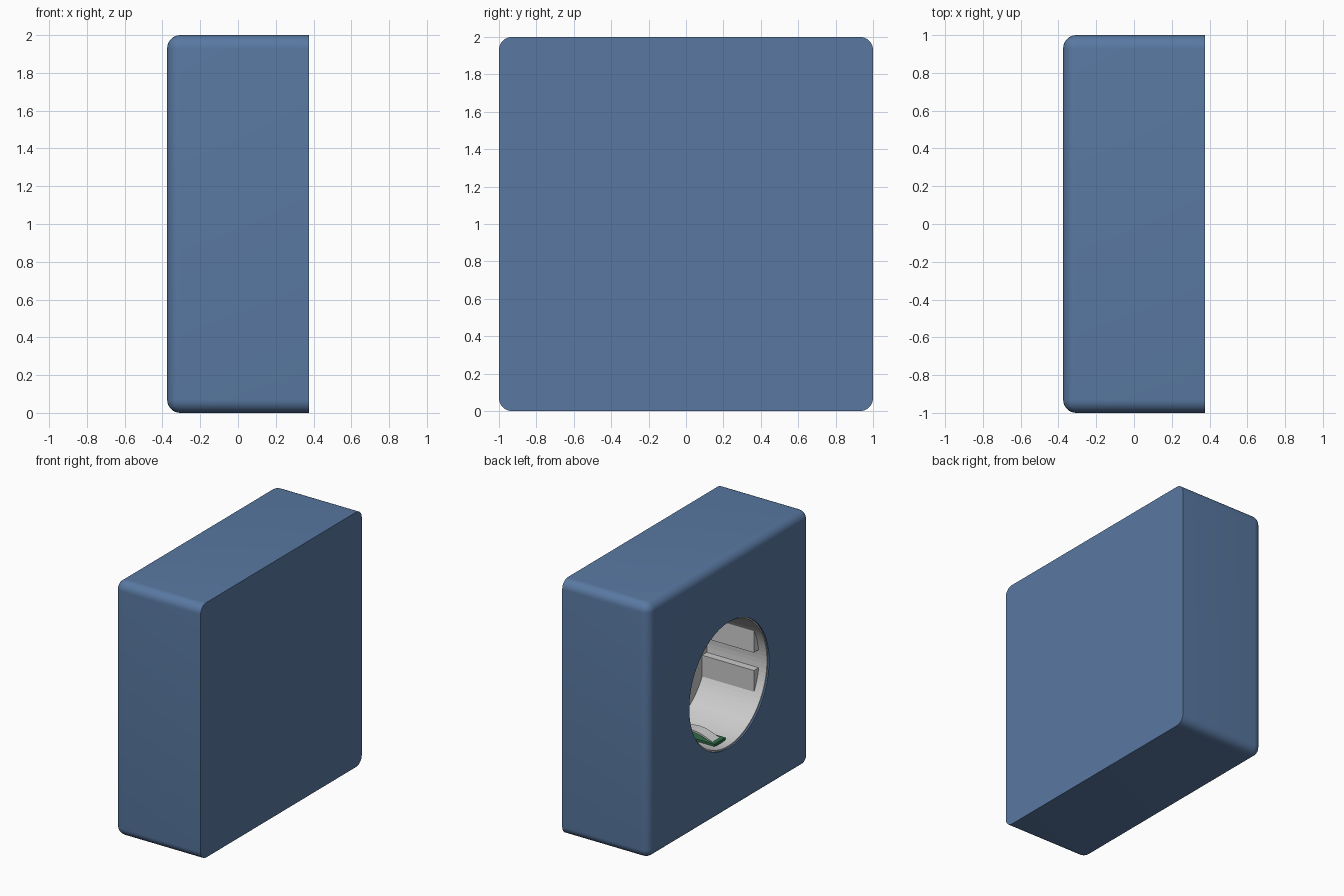
import bpy, bmesh, math

if "Cube" in bpy.data.objects:
    bpy.data.objects.remove(bpy.data.objects["Cube"])

FRONT = -0.375          # socket opening faces -x
R = 0.485               # recess radius
FLOOR = 0.53            # recess depth


def material(name, rgb):
    m = bpy.data.materials.new(name)
    m.diffuse_color = (*rgb, 1)
    m.use_nodes = True
    m.node_tree.nodes["Principled BSDF"].inputs["Base Color"].default_value = m.diffuse_color
    return m


def prism(name, pts, a, b, axis='X', mat=None):
    """Extrude a closed profile from a to b: (y, z) along x, or (x, z) along y."""
    bm = bmesh.new()
    place = (lambda p, t: (t, p[0], p[1])) if axis == 'X' else (lambda p, t: (p[0], t, p[1]))
    face = bm.faces.new([bm.verts.new(place(p, a)) for p in pts])
    ext = bmesh.ops.extrude_face_region(bm, geom=[face])
    for v in ext['geom']:
        if isinstance(v, bmesh.types.BMVert):
            v.co['XYZ'.index(axis)] = b
    bmesh.ops.recalc_face_normals(bm, faces=bm.faces[:])
    me = bpy.data.meshes.new(name)
    bm.to_mesh(me)
    bm.free()
    ob = bpy.data.objects.new(name, me)
    bpy.context.collection.objects.link(ob)
    if mat:
        me.materials.append(mat)
    return ob


def circle(r, y=0, z=1, n=96):
    return [(y + r * math.cos(2 * math.pi * i / n), z + r * math.sin(2 * math.pi * i / n)) for i in range(n)]


def rect(u0, u1, v0, v1):
    return [(u0, v0), (u1, v0), (u1, v1), (u0, v1)]


def cut(ob, cutter):
    cutter.hide_render = True
    cutter.hide_set(True)
    m = ob.modifiers.new('cut', 'BOOLEAN')
    m.operation = 'DIFFERENCE'
    m.solver = 'EXACT'
    m.object = cutter


def smooth(ob):
    bpy.ops.object.select_all(action='DESELECT')
    ob.select_set(True)
    bpy.context.view_layer.objects.active = ob
    bpy.ops.object.shade_smooth_by_angle(angle=math.radians(30))


blue = material('blue_plastic', (0.10, 0.19, 0.36))
green = material('green_contact', (0.03, 0.15, 0.06))

# Housing: every edge rounded except those around the flat back
body = prism('housing', rect(-1, 1, 0, 2), FRONT, 0.375, mat=blue)
bm = bmesh.new()
bm.from_mesh(body.data)
edges = [e for e in bm.edges if not all(v.co.x > 0.3 for v in e.verts)]
bmesh.ops.bevel(bm, geom=edges, offset=0.07, segments=8, profile=0.5, affect='EDGES')
bm.to_mesh(body.data)
bm.free()
smooth(body)
cut(body, prism('housing_cutter', circle(0.495), FRONT - 0.1, FRONT + 0.69))

# Grey insert: cup with two pin holes
insert = prism('insert', circle(0.495), FRONT + 0.012, FRONT + 0.69)
smooth(insert)
cut(insert, prism('recess_cutter', circle(R), FRONT - 0.1, FRONT + FLOOR))
for i, y in enumerate((-0.2375, 0.2375)):
    cut(insert, prism(f'pin_cutter_{i}', circle(0.06, y, 1, 32), FRONT + 0.4, FRONT + 0.66))

# Guide ribs: circle segments on both sides, split by a groove
CHORD = 0.42
a0, a1 = math.asin(0.07 / R), math.acos(CHORD / R)
arc = [a0 + (a1 - a0) * i / 8 for i in range(9)]
for sy in (-1, 1):
    for sz in (-1, 1):
        pts = [(sy * CHORD, 1 + sz * 0.07)]
        pts += [(sy * (R + 0.003) * math.cos(a), 1 + sz * (R + 0.003) * math.sin(a)) for a in arc]
        prism(f"guide_rib_{'left' if sy > 0 else 'right'}_{'upper' if sz > 0 else 'lower'}",
              pts, FRONT + 0.08, FRONT + FLOOR + 0.005)

# Earth contacts, top and bottom: green pad with an arched grey spring strip
for sz, tag in ((-1, 'lower'), (1, 'upper')):
    prism(f'contact_pad_{tag}', rect(-0.07, 0.07, 1 + sz * 0.49, 1 + sz * 0.462),
          FRONT + 0.08, FRONT + FLOOR + 0.005, mat=green)
    t = [i / 16 for i in range(17)]
    outer = [(FRONT + 0.11 + 0.36 * k, 1 + sz * (0.465 - 0.05 * math.sin(math.pi * k))) for k in t]
    inner = [(x, z + sz * 0.015) for x, z in reversed(outer)]
    smooth(prism(f'contact_spring_{tag}', outer + inner, -0.045, 0.045, axis='Y'))
